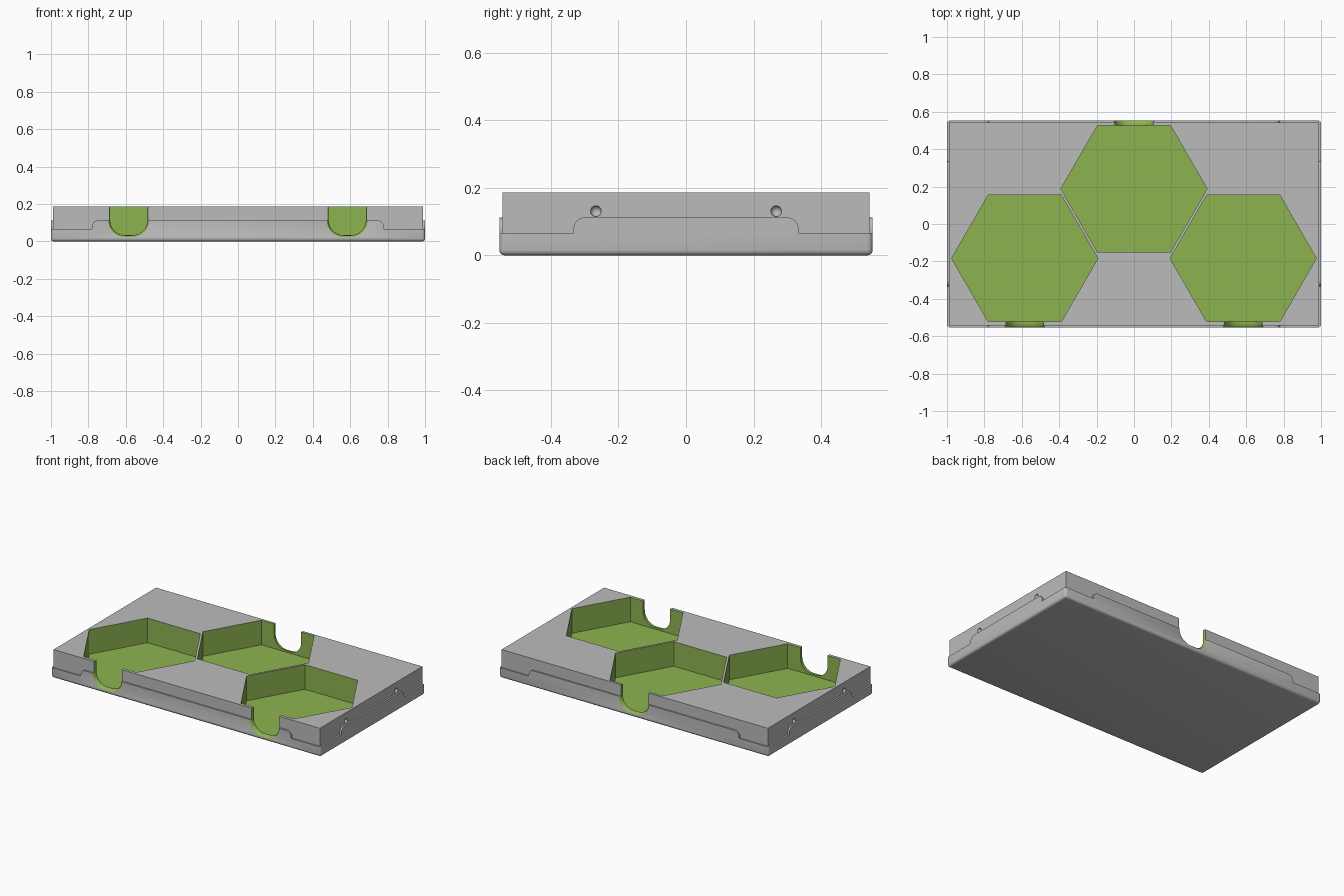
import bpy, bmesh, math
from mathutils import Matrix

if "Cube" in bpy.data.objects:
    bpy.data.objects.remove(bpy.data.objects["Cube"])

HX, HY = 1.0, 0.553        # tray half size
CX, CY = 0.988, 0.543      # cover half size
SEAM, TAB, TOP, FLOOR = 0.067, 0.112, 0.187, 0.022
HEX_R = 0.391
POCKETS = [(-0.584, -0.184, -1), (0.584, -0.184, -1), (0.0, 0.188, 1)]


def material(name, rgb):
    m = bpy.data.materials.new(name)
    m.diffuse_color = (*rgb, 1)
    m.use_nodes = True
    m.node_tree.nodes["Principled BSDF"].inputs["Base Color"].default_value = m.diffuse_color
    return m


MATS = [material("grey plastic", (0.5, 0.5, 0.5)),
        material("green lining", (0.27, 0.455, 0.08))]


def finish(bm, name, mat=0):
    bmesh.ops.recalc_face_normals(bm, faces=bm.faces[:])
    for f in bm.faces:
        f.material_index = mat
    me = bpy.data.meshes.new(name)
    bm.to_mesh(me)
    bm.free()
    for m in MATS:
        me.materials.append(m)
    ob = bpy.data.objects.new(name, me)
    bpy.context.collection.objects.link(ob)
    return ob


def loft(rings, name, mat=0, matrix=None):
    """Skin a stack of equal-length rings and cap both ends."""
    bm = bmesh.new()
    rows = [[bm.verts.new(p) for p in r] for r in rings]
    n = len(rows[0])
    for a, b in zip(rows, rows[1:]):
        for i in range(n):
            j = (i + 1) % n
            bm.faces.new((a[i], a[j], b[j], b[i]))
    bm.faces.new(rows[0])
    bm.faces.new(rows[-1])
    if matrix:
        bm.transform(matrix)
    return finish(bm, name, mat)


def box(name, hx, hy, z0, z1):
    bm = bmesh.new()
    bmesh.ops.create_cube(bm, size=1, matrix=Matrix.Translation((0, 0, (z0 + z1) / 2))
                          @ Matrix.Diagonal((2 * hx, 2 * hy, z1 - z0, 1)))
    return bm


def arc(cx, cz, r, a0, a1, n=8):
    return [(cx + r * math.cos(math.radians(a0 + (a1 - a0) * i / n)),
             cz + r * math.sin(math.radians(a0 + (a1 - a0) * i / n))) for i in range(n + 1)]


# tray with rounded bottom and corner edges
bm = box("tray", HX, HY, 0, SEAM)
soft = [e for e in bm.edges if min(v.co.z for v in e.verts) < 0.001]
bmesh.ops.bevel(bm, geom=soft, offset=0.016, segments=4, profile=0.5, affect='EDGES')
tray = finish(bm, "tray")

# cover block
cover = finish(box("cover", CX, CY, SEAM, TOP), "cover")


# raised tabs of the tray rim, one per side
def tab(name, half, dist, depth, angle):
    r = 0.032
    prof = [(-half, SEAM), (half, SEAM)] + arc(half - r, TAB - r, r, 0, 90) \
        + arc(-half + r, TAB - r, r, 90, 180)
    rings = [[(u, y, z) for u, z in prof] for y in (-dist, -dist + depth)]
    return loft(rings, name, 0, Matrix.Rotation(math.radians(angle), 4, 'Z'))


tabs = [tab("front_tab", 0.78, HY, HY - CY, 0), tab("back_tab", 0.78, HY, HY - CY, 180),
        tab("right_tab", 0.333, HX, HX - CX, 90), tab("left_tab", 0.333, HX, HX - CX, -90)]

# cutters: hexagonal pockets and flared finger notches
cutters = []
for x, y, side in POCKETS:
    hexa = [(x + HEX_R * math.cos(math.pi / 3 * i), y + HEX_R * math.sin(math.pi / 3 * i))
            for i in range(6)]
    cutters.append(loft([[(a, b, z) for a, b in hexa] for z in (FLOOR, 0.3)], "pocket_cutter", 1))

    steps = [(0.48, 0)] + [(0.526 + 0.028 * math.sin(t), 0.013 * (1 - math.cos(t)))
                           for t in [math.pi / 2 * i / 5 for i in range(6)]] + [(0.6, 0.013)]
    rings = []
    for d, grow in steps:
        w, r, zb = 0.1 + grow, 0.08 + grow, 0.033 - grow
        u = arc(-w + r, zb + r, r, 180, 270) + arc(w - r, zb + r, r, 270, 360)
        rings.append([(x + a, side * d, z) for a, z in [(-w, 0.3)] + u + [(w, 0.3)]])
    cutters.append(loft(rings, "notch_cutter", 1))

# cutters: small latch dimples on both short ends of the cover
dimples = []
for sx in (-1, 1):
    for sy in (-1, 1):
        bm = bmesh.new()
        bmesh.ops.create_uvsphere(bm, u_segments=16, v_segments=10, radius=0.016,
                                  matrix=Matrix.Translation((sx * CX, sy * 0.267, 0.131)))
        dimples.append(finish(bm, "dimple_cutter"))


def carve(ob, tools):
    bpy.ops.object.select_all(action='DESELECT')
    bpy.context.view_layer.objects.active = ob
    ob.select_set(True)
    for t in tools:
        m = ob.modifiers.new("cut", 'BOOLEAN')
        m.operation, m.solver, m.object = 'DIFFERENCE', 'EXACT', t
        bpy.ops.object.modifier_apply(modifier=m.name)
    bpy.ops.object.shade_smooth_by_angle(angle=math.radians(30))


carve(cover, cutters + dimples)
carve(tray, cutters)
for t in tabs[:2]:
    carve(t, [c for c in cutters if c.name.startswith("notch")])
for t in tabs[2:]:
    carve(t, [])
for c in cutters + dimples:
    bpy.data.objects.remove(c)
